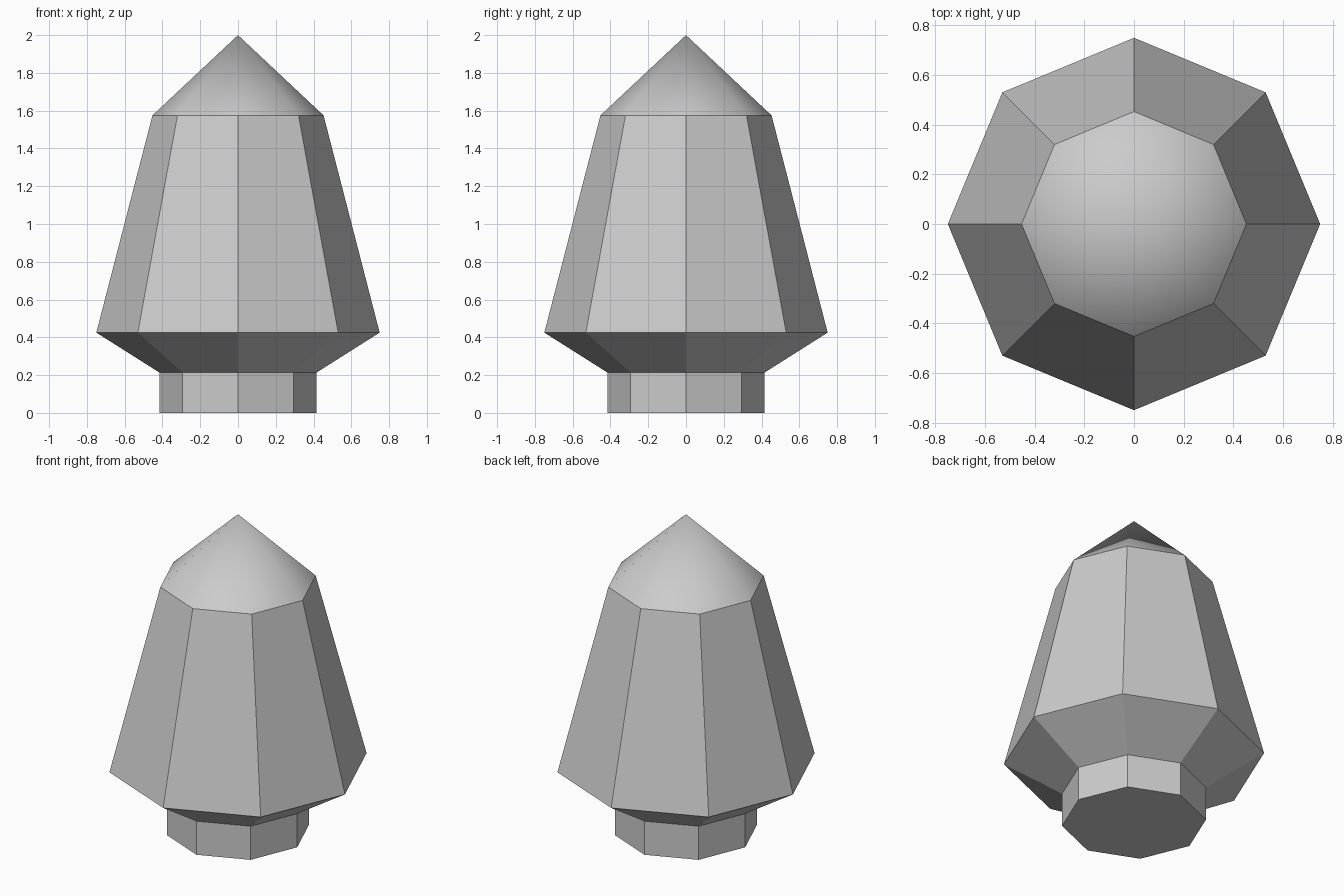
import bpy
import bmesh
from math import cos, sin, tau

SIDES = 8

cube = bpy.data.objects.get("Cube")
if cube:
    bpy.data.objects.remove(cube, do_unlink=True)

grey = bpy.data.materials.new("light grey")
grey.use_nodes = True
colour = (0.6, 0.6, 0.6, 1)
grey.diffuse_color = colour
grey.node_tree.nodes["Principled BSDF"].inputs["Base Color"].default_value = colour


def lathe(name, profile, smooth=False, cap_bottom=False):
    """Sweep (radius, height) points into octagonal rings; radius zero is a tip."""
    bm = bmesh.new()
    rings = []
    for r, z in profile:
        count = SIDES if r else 1
        rings.append([bm.verts.new((r * cos(tau * i / SIDES), r * sin(tau * i / SIDES), z))
                      for i in range(count)])
    for low, high in zip(rings, rings[1:]):
        for i in range(SIDES):
            j = (i + 1) % SIDES
            top = [high[j], high[i]] if len(high) > 1 else [high[0]]
            bm.faces.new([low[i], low[j]] + top)
    if cap_bottom:
        bm.faces.new(rings[0][::-1])
    for face in bm.faces:
        face.smooth = smooth
    mesh = bpy.data.meshes.new(name)
    bm.to_mesh(mesh)
    bm.free()
    mesh.materials.append(grey)
    obj = bpy.data.objects.new(name, mesh)
    bpy.context.collection.objects.link(obj)
    return obj


# Faceted base plug, flared collar and tapering body
lathe("base", [(0.415, 0), (0.415, 0.213)], cap_bottom=True)
lathe("body", [(0.415, 0.213), (0.75, 0.425), (0.453, 1.575)])

# Smooth pointed cap
lathe("pointed_cap", [(0.453, 1.575), (0, 2)], smooth=True)
